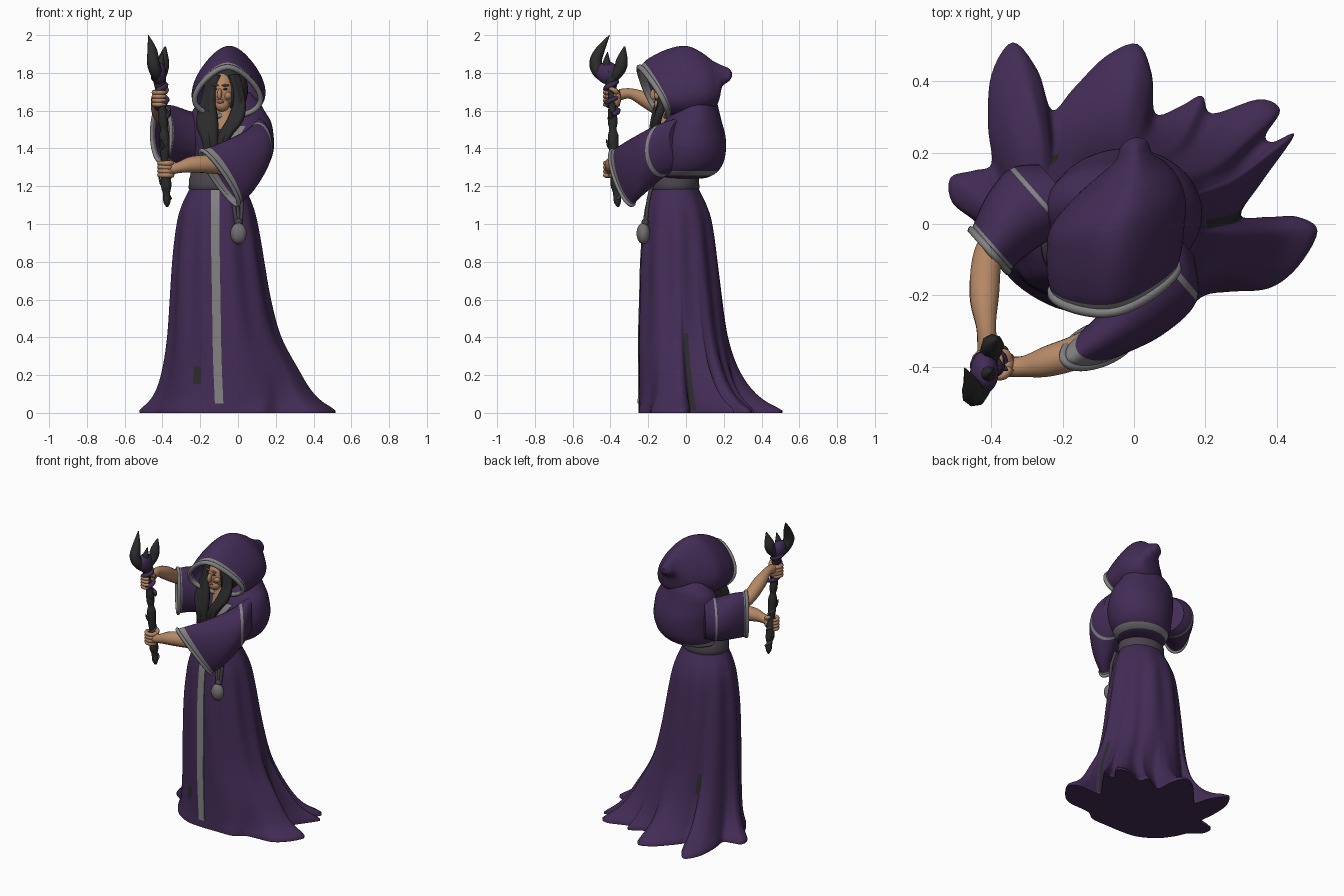
import bpy, bmesh, math, random
from mathutils import Vector as V, Matrix
from mathutils.bvhtree import BVHTree

if "Cube" in bpy.data.objects:
    bpy.data.objects.remove(bpy.data.objects["Cube"])

random.seed(4)
TAU = 2 * math.pi

def mat(name, r, g, b):
    m = bpy.data.materials.new(name)
    m.diffuse_color = (r, g, b, 1)
    m.use_nodes = True
    m.node_tree.nodes["Principled BSDF"].inputs["Base Color"].default_value = m.diffuse_color
    return m

PURPLE = mat("robe purple", 0.056, 0.025, 0.092)
TRIM = mat("trim grey", 0.23, 0.225, 0.23)
BELT = mat("belt grey", 0.068, 0.058, 0.073)
DARK = mat("charcoal", 0.025, 0.025, 0.026)
SKIN = mat("skin", 0.46, 0.245, 0.13)
LIP = mat("lip brown", 0.22, 0.09, 0.065)
POUCH = mat("pouch grey", 0.17, 0.155, 0.165)

def spline(keys, k, closed=False):
    """Catmull-Rom through tuples of any length."""
    n, out = len(keys), []
    get = lambda i: keys[i % n] if closed else keys[max(0, min(n - 1, i))]
    for i in range(n if closed else n - 1):
        for j in range(k):
            t = j / k
            out.append(tuple(0.5 * (2 * b + (c - a) * t + (2 * a - 5 * b + 4 * c - d) * t * t
                       + (3 * b - a - 3 * c + d) * t ** 3)
                       for a, b, c, d in zip(get(i - 1), get(i), get(i + 1), get(i + 2))))
    return out if closed else out + [tuple(keys[-1])]

def loft(name, rings, mats, caps=(True, True), rowmat=None, smooth=True, loop=False, solid=0):
    bm = bmesh.new()
    vs = [[bm.verts.new(p) for p in r] for r in rings]
    n = len(rings[0])
    for i in range(len(vs) if loop else len(vs) - 1):
        a, b = vs[i], vs[(i + 1) % len(vs)]
        for j in range(n):
            f = bm.faces.new((a[j], a[(j + 1) % n], b[(j + 1) % n], b[j]))
            f.smooth = smooth
            f.material_index = rowmat(i) if rowmat else 0
    if not loop:
        for c, r in zip(caps, (vs[0], vs[-1])):
            if c:
                bm.faces.new(r)
    bmesh.ops.recalc_face_normals(bm, faces=bm.faces)
    me = bpy.data.meshes.new(name)
    bm.to_mesh(me)
    bm.free()
    for m in mats:
        me.materials.append(m)
    ob = bpy.data.objects.new(name, me)
    bpy.context.collection.objects.link(ob)
    if solid:
        mod = ob.modifiers.new("thickness", "SOLIDIFY")
        mod.thickness, mod.offset = solid, -1
    return ob

def tube(name, pts, radii, m, n=10, k=5, loop=False):
    if isinstance(radii, float):
        radii = [radii] * len(pts)
    s = spline([(*p, r) for p, r in zip(pts, radii)], k, loop)
    P, rings, side = [V(q[:3]) for q in s], [], None
    for i, p in enumerate(P):
        t = (P[(i + 1) % len(P)] - P[i - 1]) if loop else (P[min(i + 1, len(P) - 1)] - P[max(i - 1, 0)])
        t.normalize()
        if side is None:
            side = t.orthogonal()
        side = (side - t * side.dot(t)).normalized()
        up = t.cross(side)
        rings.append([p + (side * math.cos(TAU * j / n) + up * math.sin(TAU * j / n)) * s[i][3] for j in range(n)])
    return loft(name, rings, [m], loop=loop)

def ball(name, c, r, m, rotz=0, tilt=0):
    bm = bmesh.new()
    bmesh.ops.create_uvsphere(bm, u_segments=24, v_segments=14, radius=1, matrix=Matrix.Translation(c)
        @ Matrix.Rotation(rotz, 4, 'Z') @ Matrix.Rotation(tilt, 4, 'X') @ Matrix.Diagonal((*r, 1)))
    me = bpy.data.meshes.new(name)
    for f in bm.faces:
        f.smooth = True
    bm.to_mesh(me)
    bm.free()
    me.materials.append(m)
    bpy.context.collection.objects.link(bpy.data.objects.new(name, me))

def oval(z, x0, x1, y0, y1, a, g=0.0):
    return V(((x0 + x1) / 2 + ((x1 - x0) / 2 + g) * math.cos(a), (y0 + y1) / 2 + ((y1 - y0) / 2 + g) * math.sin(a), z))

# skirt: lobed hem on the floor blending into ovals up to the waist
hem = [(-.11, -.25), (.02, -.25), (.13, -.245), (.2, -.2), (.27, -.19), (.38, -.18), (.46, -.12), (.515, -.02),
       (.46, .02), (.38, .02), (.30, .025), (.36, .12), (.45, .25), (.39, .23), (.37, .25), (.41, .32), (.35, .35),
       (.22, .31), (.19, .36), (.13, .33), (.06, .31), (.05, .42), (.01, .505), (-.08, .47), (-.17, .38), (-.23, .32),
       (-.27, .43), (-.34, .51), (-.4, .42), (-.41, .28), (-.4, .17), (-.45, .15), (-.515, .13), (-.51, .06),
       (-.44, 0), (-.4, -.08), (-.33, -.17), (-.22, -.235)]
hem = spline(hem, 5, True)
angs = []
for i, (x, y) in enumerate(hem):
    a, u = math.atan2(y, x + .07), -TAU / 4 + TAU * i / len(hem)
    while a < u - math.pi:
        a += TAU
    a = .75 * a + .25 * u
    angs.append(max(a, angs[-1] + .008) if angs else a)
body = [(0, -.36, .3, -.25, .25), (.2, -.36, .27, -.25, .22), (.4, -.355, .2, -.25, .2), (.6, -.35, .16, -.245, .185),
        (.8, -.34, .13, -.24, .165), (1, -.32, .1, -.225, .14), (1.1, -.295, .075, -.21, .11),
        (1.2, -.25, .035, -.18, .06), (1.25, -.23, .02, -.165, .045)]
rings = []
for k in spline(body, 9):
    z = k[0]
    w = .75 * math.exp(-max(0, z - .02) / .18) + .25 * math.exp(-max(0, z - .02) / .04)
    fold = .007 * max(0, min(1, (1.2 - z) * 3)) * (1 - w)
    rings.append([oval(*k, a, fold * math.cos(10 * a)).lerp(V((x, y, z)), w) for a, (x, y) in zip(angs, hem)])
skirt = loft("skirt", rings, [PURPLE, DARK])
# dark worn patches deep in three folds
for i, p in enumerate(skirt.data.polygons[:-2]):
    col, z = i % len(hem), p.center.z
    if (49 <= col <= 51 and .02 < z < .42) or (123 <= col <= 126 and .3 < z < .42) or (183 <= col <= 184 and .14 < z < .24):
        p.material_index = 1

# belt
loft("belt", [[oval(z, -.25, .035, -.18, .06, TAU * j / 40, g) for j in range(40)]
              for z, g in ((1.175, .0), (1.19, .012), (1.21, .01), (1.235, .01), (1.25, .004), (1.3, -.005))], [BELT])

# bloused upper robe with a trimmed lower edge
top = [(1.24, -.215, .03, -.14, .08), (1.25, -.22, .08, -.145, .125), (1.28, -.225, .135, -.15, .17),
       (1.33, -.23, .17, -.155, .2), (1.4, -.235, .19, -.155, .212), (1.47, -.245, .188, -.145, .208),
       (1.54, -.25, .175, -.115, .19), (1.6, -.24, .14, -.07, .175), (1.65, -.2, .11, -.04, .16), (1.7, -.15, .06, 0, .12)]
torso = loft("upper_robe", [[oval(*k, TAU * j / 48) for j in range(48)] for k in spline(top, 4)],
             [PURPLE, TRIM], rowmat=lambda i: int(5 <= i < 8))

def strip(name, target, path, width, m):
    """Thin band lying on the front of a part; path is (x, z) points."""
    me = target.data
    tree = BVHTree.FromPolygons([v.co for v in me.vertices], [tuple(p.vertices) for p in me.polygons])
    rings = []
    for x, z in spline(path, 12):
        hit = [tree.ray_cast(V((x + s * width / 2, -2, z)), V((0, 1, 0)))[0] for s in (-1, 1)]
        if all(hit):
            l, r = hit
            rings.append([l + V((0, -.006, 0)), r + V((0, -.006, 0)), r + V((0, .003, 0)), l + V((0, .003, 0))])
    loft(name, rings, [m], smooth=False)

strip("skirt_front_band", skirt, [(-.12, 1.18), (-.12, .9), (-.115, .6), (-.11, .3), (-.1, .05)], .045, TRIM)
strip("chest_band_a", torso, [(-.1, 1.25), (-.14, 1.36), (-.2, 1.52)], .04, TRIM)
strip("chest_band_b", torso, [(-.12, 1.25), (-.07, 1.36), (.02, 1.52)], .04, TRIM)

# hood: rings from the face opening back to the drooping tip
hood = [(-.055, -.245, -.11, 1.83, 1.57, .165), (-.055, -.2, -.075, 1.875, 1.56, .177), (-.052, -.1, -.02, 1.925, 1.555, .183),
        (-.045, 0, .04, 1.943, 1.565, .18), (-.025, .08, .1, 1.91, 1.59, .145), (-.005, .14, .16, 1.865, 1.63, .09),
        (0, .19, .185, 1.84, 1.72, .05), (0, .225, .225, 1.825, 1.755, .035), (0, .242, .24, 1.805, 1.775, .012)]
rings = []
for cx, yt, yb, zt, zb, hw in spline(hood, 5):
    ring = []
    for j in range(48):
        c, s = math.cos(TAU * j / 48), math.sin(TAU * j / 48)
        dx = hw * s * (1 - .36 * c)
        ring.append(V((cx + dx, yb + (yt - yb) * (c + 1) / 2 + .2 * dx, zb + (zt - zb) * (c + 1) / 2)))
    rings.append(ring)
loft("hood", rings, [PURPLE, TRIM], (False, True), lambda i: int(i < 3), solid=.012)
tube("hood_rim", rings[0][::2], .015, TRIM, 8, 2, True)

# head, turned slightly to one side
TURN = -.25
HEAD = V((-.075, -.085, 1.7))
def on_face(x, y, z):
    return HEAD + Matrix.Rotation(TURN, 3, 'Z') @ V((x, y, z))
ball("head", HEAD, (.066, .085, .105), SKIN, TURN)
ball("jaw", on_face(0, -.045, -.065), (.042, .04, .04), SKIN, TURN)
ball("nose", on_face(0, -.088, -.012), (.012, .02, .03), SKIN, TURN, -.25)
ball("lips", on_face(0, -.081, -.054), (.021, .008, .008), LIP, TURN)
for s in (-1, 1):
    ball("eye", on_face(s * .027, -.077, .014), (.013, .006, .006), DARK, TURN)
    ball("brow", on_face(s * .028, -.077, .034), (.02, .009, .006), LIP, TURN)
    ball("cheek", on_face(s * .034, -.056, -.02), (.022, .022, .022), SKIN, TURN)
tube("neck", [(-.07, -.06, 1.68), (-.068, -.08, 1.6), (-.065, -.085, 1.5)], [.045, .05, .065], SKIN)
ball("hair_back", (-.065, -.045, 1.71), (.12, .1, .135), DARK, TURN)

# long hair falling over the chest
for i in range(7):
    o, d = i * .011, random.uniform(-.012, .012)
    tube("hair_left", [(-.11 - o * .5, -.13 + o * .3, 1.79), (-.14 - o * .5, -.14 + o * .4, 1.66), (-.13 - o, -.165 + o * .2, 1.53),
         (-.12 - o * .9 + d, -.18, 1.44), (-.12 - o * .8 - d, -.185, 1.35 + d)], [.02, .024, .026, .02, .005], DARK, 8)
for i in range(5):
    o, d = i * .01, random.uniform(-.012, .012)
    tube("hair_right", [(-.035 + o * .6, -.125 + o * .3, 1.79), (-.005 + o * .6, -.13 + o * .3, 1.66), (-.03 + o, -.15, 1.56),
         (-.09 + o + d, -.17, 1.47), (-.125 + o, -.18, 1.38 + d)], [.018, .02, .022, .02, .005], DARK, 8)

# wide hanging sleeves; each key is centre, tall half-axis, half width
def sleeve(name, keys, side):
    rings = [[V(k[:3]) + V(k[3:6]) * math.cos(TAU * j / 36) + V(side) * (k[6] * math.sin(TAU * j / 36))
              for j in range(36)] for k in spline(keys, 7)]
    last = len(rings) - 2
    loft(name, rings, [PURPLE, TRIM], (True, False), lambda i: int(i >= last - 1 or i == 6), solid=.01)
    tube(name + "_cuff", rings[-1][::2], .011, TRIM, 8, 2, True)

sleeve("sleeve_lower", [(.09, 0, 1.44, 0, 0, .13, .12), (.1, -.13, 1.39, 0, 0, .14, .115),
       (.02, -.25, 1.31, -.04, -.02, .15, .085), (-.098, -.338, 1.245, -.095, -.05, .145, .055)], (.66, -.75, 0))
sleeve("sleeve_upper", [(-.18, .07, 1.45, 0, 0, .13, .13), (-.27, .065, 1.46, 0, 0, .14, .12),
       (-.35, .0, 1.478, 0, 0, .15, .1), (-.405, -.075, 1.48, 0, 0, .152, .078)], (.66, -.75, 0))

# forearms
tube("forearm_upper", [(-.35, .02, 1.52), (-.408, -.085, 1.578), (-.42, -.2, 1.65), (-.415, -.29, 1.69), (-.41, -.35, 1.685)],
     [.04, .042, .042, .028, .03], SKIN, 14)
tube("forearm_lower", [(-.03, -.28, 1.3), (-.14, -.35, 1.315), (-.24, -.385, 1.315), (-.31, -.4, 1.3), (-.36, -.4, 1.29)],
     [.045, .048, .044, .03, .03], SKIN, 14)

# gnarled staff
shaft = [(-.375, -.36, 1.09), (-.38, -.37, 1.2), (-.387, -.38, 1.35), (-.392, -.387, 1.5), (-.405, -.392, 1.65), (-.42, -.4, 1.81)]
pts = spline(shaft, 5)
tube("staff_shaft", pts, [.005, .014] + [.023 + random.uniform(-.005, .006) for _ in pts[2:-4]] + [.028, .034, .038, .034], DARK, 8, 2)
for name, z0, z1, r in (("staff_wrap_upper", .68, 1, .03), ("staff_wrap_lower", .06, .5, .019)):
    coil = []
    for i in range(32):
        t = z0 + (z1 - z0) * i / 31
        p = pts[round(t * (len(pts) - 1))]
        coil.append((p[0] + r * math.cos(i * .6), p[1] + r * math.sin(i * .6), 1.09 + .72 * t))
    tube(name, coil, .014 if r > .02 else .008, BELT if r < .02 else PURPLE, 6, 2)
ball("staff_head", (-.42, -.415, 1.8), (.04, .06, .06), PURPLE)
tube("staff_prong_front", [(-.42, -.42, 1.77), (-.437, -.465, 1.81), (-.45, -.478, 1.86), (-.455, -.455, 1.92), (-.475, -.405, 2.0)],
     [.03, .034, .034, .026, .002], DARK, 8)
tube("staff_prong_back", [(-.415, -.39, 1.77), (-.4, -.35, 1.82), (-.395, -.338, 1.87), (-.385, -.325, 1.94)],
     [.028, .032, .03, .004], DARK, 8)
tube("staff_prong_mid", [(-.42, -.41, 1.8), (-.41, -.42, 1.85), (-.4, -.415, 1.91)], [.03, .022, .002], DARK, 8)
for x, y, z, dx, dy in ((-.38, -.37, 1.2, -.04, .01), (-.395, -.39, 1.56, .04, -.02), (-.388, -.383, 1.4, -.02, -.04)):
    tube("staff_thorn", [(x, y, z), (x + dx * .6, y + dy * .6, z + .015), (x + dx, y + dy, z + .05)], [.018, .012, .002], DARK, 6)

# hands gripping the staff
def hand(name, c, a0, turn):
    c = V(c)
    back = V((math.cos(a0), math.sin(a0), 0))
    ball(name + "_palm", c + back * .027, (.024, .034, .044), SKIN, a0)
    for i in range(4):
        tube(name + "_finger", [c + V((.035 * math.cos(a0 + turn * t), .035 * math.sin(a0 + turn * t), (i - 1.5) * .021))
             for t in (.2, 1, 1.9, 2.9, 3.9)], [.014, .014, .013, .012, .009], SKIN, 8, 3)
    tube(name + "_thumb", [c + back * .03 + V((0, 0, .02)), c + V((.035 * math.cos(a0 - turn), .035 * math.sin(a0 - turn), .04)),
         c + V((.033 * math.cos(a0 - 2 * turn), .033 * math.sin(a0 - 2 * turn), .055))], [.016, .014, .009], SKIN, 8)
hand("hand_upper", (-.41, -.394, 1.665), 1.6, 1)
hand("hand_lower", (-.382, -.392, 1.29), -.1, -1)

# pouch hanging from the belt
ball("pouch", (.003, -.226, .95), (.043, .036, .056), POUCH)
ball("pouch_neck", (.003, -.215, 1.01), (.02, .02, .02), BELT)
for x in (-.022, .0, .022):
    tube("pouch_cord", [(x * .6 - .01, -.175, 1.22), (x - .002, -.2, 1.12), (x * .5 + .003, -.213, 1.0)], .01, BELT, 8)
